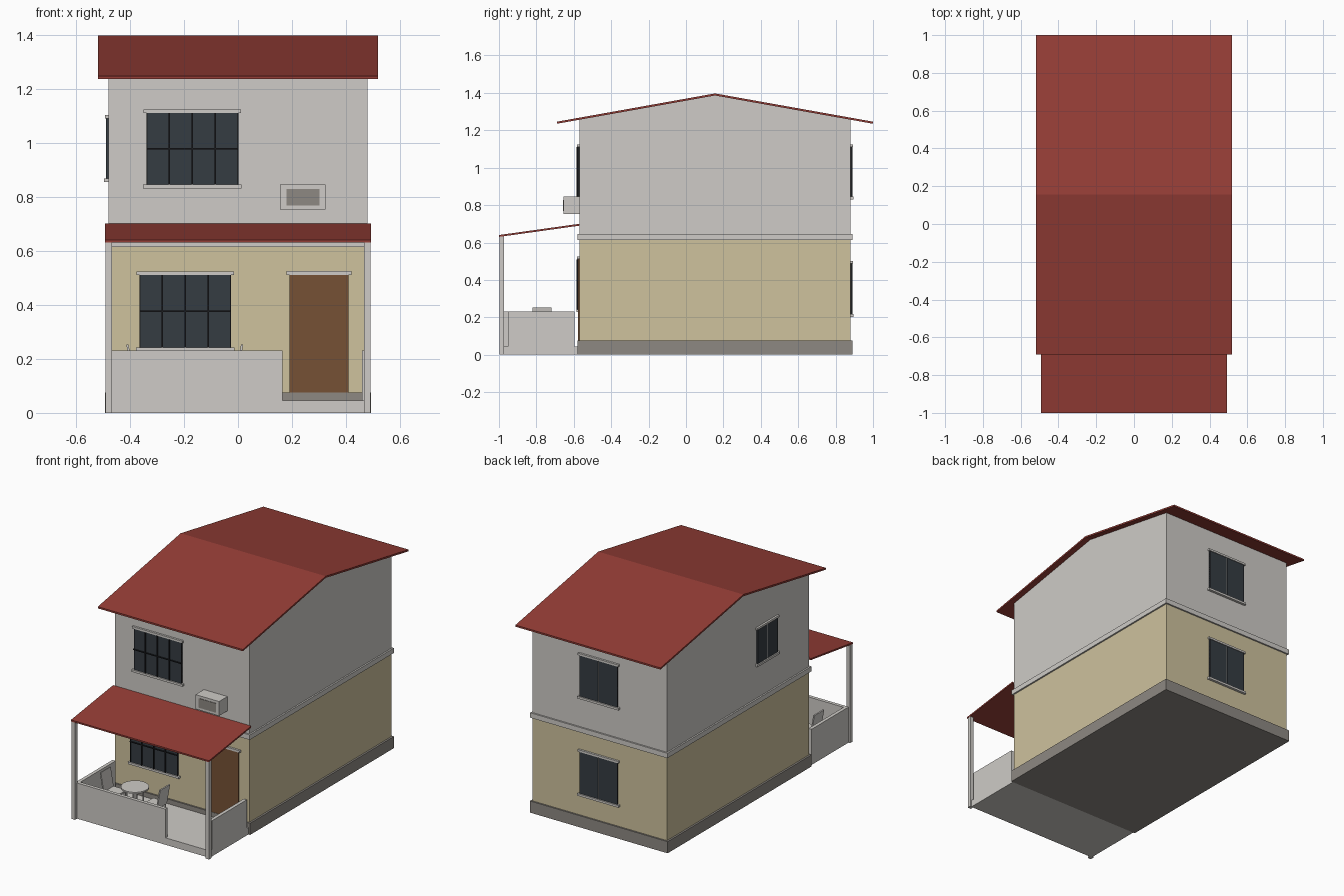
import bpy
import bmesh
import math
from mathutils import Matrix, Vector

cube = bpy.data.objects.get("Cube")
if cube:
    bpy.data.objects.remove(cube, do_unlink=True)


def material(name, rgb):
    m = bpy.data.materials.new(name)
    m.use_nodes = True
    m.diffuse_color = (*rgb, 1)
    m.node_tree.nodes["Principled BSDF"].inputs["Base Color"].default_value = (*rgb, 1)
    return m


GREY = material("pale grey plaster", (0.62, 0.60, 0.57))
BEIGE = material("beige plaster", (0.62, 0.54, 0.34))
PLINTH = material("dark grey stone", (0.27, 0.25, 0.225))
RED = material("red roof", (0.30, 0.047, 0.037))
BROWN = material("brown wood", (0.18, 0.083, 0.036))
GLASS = material("dark glass", (0.036, 0.045, 0.055))
BLACK = material("black metal", (0.012, 0.013, 0.015))


def finish(name, bm, mat):
    bmesh.ops.recalc_face_normals(bm, faces=bm.faces)
    mesh = bpy.data.meshes.new(name)
    bm.to_mesh(mesh)
    bm.free()
    mesh.materials.append(mat)
    obj = bpy.data.objects.new(name, mesh)
    bpy.context.collection.objects.link(obj)
    return obj


def box(name, mat, x, y, z):
    """Box from (low, high) ranges on each axis."""
    bm = bmesh.new()
    size = [r[1] - r[0] for r in (x, y, z)]
    mid = [(r[0] + r[1]) / 2 for r in (x, y, z)]
    bmesh.ops.create_cube(bm, size=1, matrix=Matrix.Translation(mid) @ Matrix.Diagonal((*size, 1)))
    return finish(name, bm, mat)


def prism(name, mat, profile, x0, x1):
    """Extrude a (y, z) profile along x."""
    bm = bmesh.new()
    face = bm.faces.new([bm.verts.new((x0, y, z)) for y, z in profile])
    ext = bmesh.ops.extrude_face_region(bm, geom=[face])
    verts = [v for v in ext["geom"] if isinstance(v, bmesh.types.BMVert)]
    bmesh.ops.translate(bm, vec=(x1 - x0, 0, 0), verts=verts)
    return finish(name, bm, mat)


def cylinder(name, mat, center, radius, depth, sides):
    bm = bmesh.new()
    bmesh.ops.create_cone(bm, cap_ends=True, segments=sides, radius1=radius, radius2=radius,
                          depth=depth, matrix=Matrix.Translation(center))
    return finish(name, bm, mat)


W, FRONT, BACK = 0.48, -0.57, 0.88
RIDGE_Y, RIDGE_Z, EAVE_Z, THICK = 0.155, 1.386, 1.235, 0.011

# House body
box("plinth", PLINTH, (-0.492, 0.492), (FRONT - 0.01, BACK + 0.01), (0, 0.075))
box("ground_floor", BEIGE, (-W, W), (FRONT, BACK), (0.02, 0.63))
SLOPE = (RIDGE_Z - EAVE_Z) / (RIDGE_Y + 0.69)
prism("upper_floor", GREY,
      [(FRONT, 0.63), (BACK, 0.63), (BACK, RIDGE_Z - SLOPE * (BACK - RIDGE_Y)),
       (RIDGE_Y, RIDGE_Z), (FRONT, RIDGE_Z - SLOPE * (RIDGE_Y - FRONT))], -W, W)
box("floor_band", GREY, (-0.49, 0.49), (FRONT - 0.01, BACK + 0.01), (0.613, 0.645))

# Roofs
prism("main_roof", RED,
      [(-0.69, EAVE_Z), (RIDGE_Y, RIDGE_Z), (1, EAVE_Z), (1, EAVE_Z + THICK),
       (RIDGE_Y, RIDGE_Z + THICK), (-0.69, EAVE_Z + THICK)], -0.518, 0.518)
prism("porch_roof", RED,
      [(-1, 0.63), (FRONT, 0.69), (FRONT, 0.70), (-1, 0.64)], -0.493, 0.493)

# Porch floor, low walls and posts
box("porch_floor", GREY, (-W, W), (-0.975, FRONT), (0, 0.045))
box("porch_front_wall", GREY, (-W, 0.165), (-0.975, -0.953), (0.045, 0.23))
for side, s in (("right", -1), ("left", 1)):
    box(side + "_porch_wall", GREY, sorted((s * 0.458, s * W)), (-0.953, -0.595), (0.045, 0.23))
    box(side + "_porch_post", GREY, sorted((s * 0.467, s * 0.491)), (-0.996, -0.972), (0, 0.634))


def place(obj, turn, origin):
    """Move a part built facing -y at the origin on to its wall."""
    obj.data.transform(Matrix.Translation(origin) @ Matrix.Rotation(turn, 4, "Z"))


def window(name, origin, turn, width, height, grille):
    """Window facing -y, origin at the middle of its sill line on the wall."""
    h = width / 2
    parts = [
        box(name + "_sill", GREY, (-h - 0.012, h + 0.012), (-0.016, 0), (-0.014, 0)),
        box(name + "_lintel", GREY, (-h - 0.01, h + 0.01), (-0.013, 0), (height, height + 0.013)),
        box(name + "_mullion", GREY, (-0.004, 0.004), (-0.006, 0), (0, height)),
    ]
    for side, s in (("left", 1), ("right", -1)):
        parts.append(box(name + "_" + side + "_pane", GLASS,
                         sorted((s * 0.003, s * h)), (-0.008, 0), (0, height)))
        parts.append(box(name + "_" + side + "_jamb", BLACK,
                         sorted((s * (h - 0.004), s * h)), (-0.009, 0), (0, height)))
    if grille:
        for i in (-1, 0, 1):
            x = i * h / 2
            parts.append(box(name + "_bar", BLACK, (x - 0.003, x + 0.003), (-0.016, -0.01), (0, height)))
        parts.append(box(name + "_crossbar", BLACK, (-h, h), (-0.016, -0.01),
                         (height / 2 - 0.003, height / 2 + 0.003)))
    for p in parts:
        place(p, turn, origin)


# Windows
window("front_lower_window", (-0.195, FRONT, 0.242), 0, 0.34, 0.268, True)
window("front_upper_window", (-0.169, FRONT, 0.845), 0, 0.34, 0.265, True)
window("back_lower_window", (0.003, BACK, 0.217), math.pi, 0.27, 0.27, False)
window("back_upper_window", (0.003, BACK, 0.845), math.pi, 0.27, 0.265, False)
window("side_window", (-W, -0.137, 0.868), -math.pi / 2, 0.205, 0.222, False)

# Door
box("door", BROWN, (0.19, 0.408), (FRONT - 0.008, FRONT), (0.075, 0.511))
box("door_lintel", GREY, (0.18, 0.42), (FRONT - 0.013, FRONT), (0.511, 0.525))

# Air conditioner
box("air_conditioner", GREY, (0.155, 0.323), (-0.655, FRONT), (0.752, 0.845))
box("air_conditioner_grille", PLINTH, (0.18, 0.302), (-0.658, -0.65), (0.768, 0.828))

# Table
TX, TY, FLOOR = -0.197, -0.77, 0.045
top = cylinder("table_top", GREY, (TX, TY, 0.197), 0.083, 0.01, 24)
for i in range(4):
    a = math.pi / 4 + i * math.pi / 2
    cylinder("table_leg", GREY, (TX + 0.05 * math.cos(a), TY + 0.05 * math.sin(a), 0.119), 0.005, 0.148, 8)

# Chairs on both sides of the table, backs leaning outward
for side, s in (("right", -1), ("left", 1)):
    near, far = TX + s * 0.095, TX + s * 0.195
    box(side + "_chair_seat", GREY, sorted((near, far)), (TY - 0.05, TY + 0.05), (0.125, 0.135))
    for x in (near + s * 0.008, far - s * 0.008):
        for y in (TY - 0.042, TY + 0.042):
            box(side + "_chair_leg", GREY, (x - 0.004, x + 0.004), (y - 0.004, y + 0.004), (FLOOR, 0.125))
    back = box(side + "_chair_back", GREY, (-0.004, 0.004), (-0.05, 0.05), (0, 0.122))
    back.data.transform(Matrix.Translation(Vector((far - s * 0.004, TY, 0.133)))
                        @ Matrix.Rotation(s * math.radians(10), 4, "Y"))
